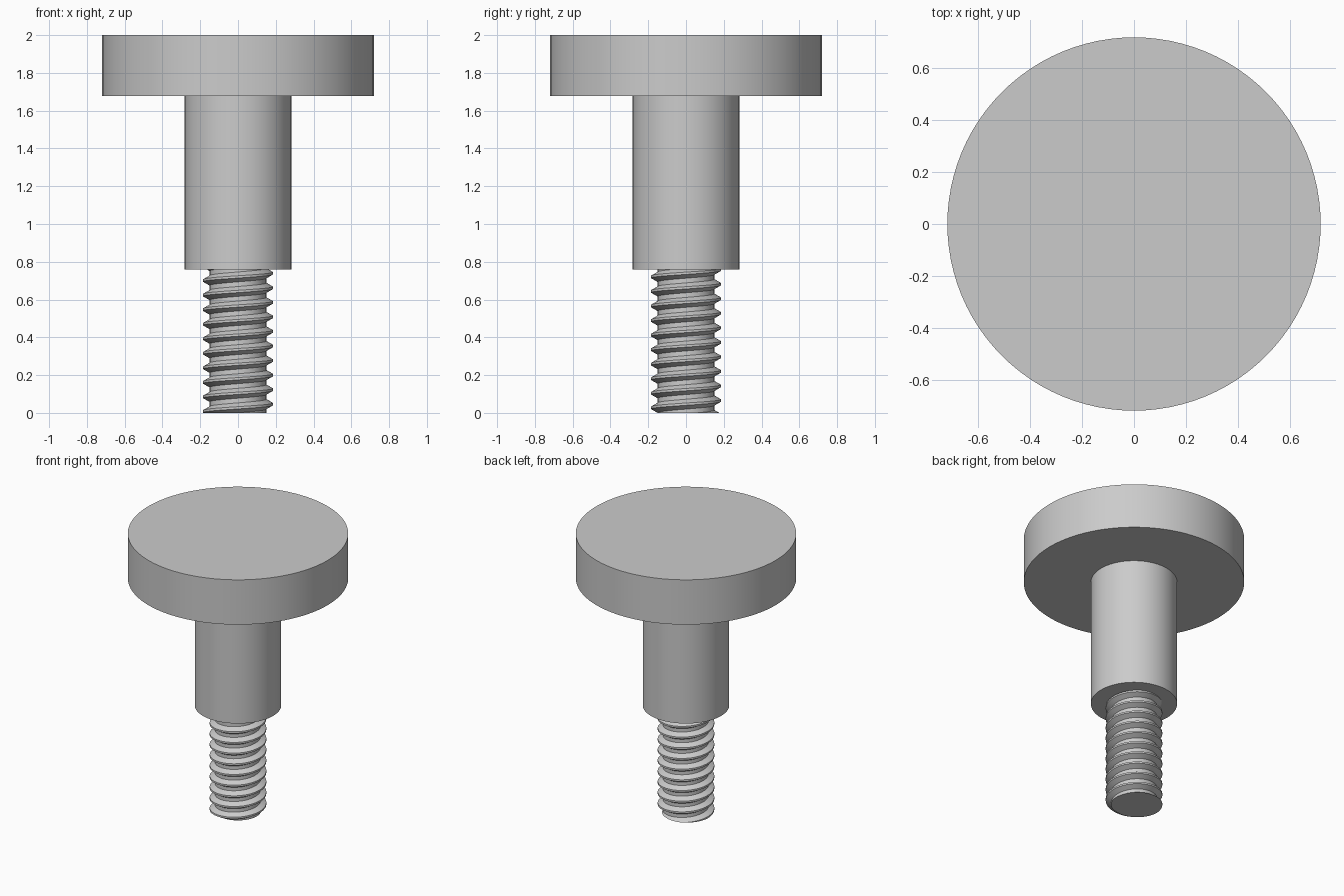
import bpy, bmesh, math

cube = bpy.data.objects.get("Cube")
if cube:
    bpy.data.objects.remove(cube, do_unlink=True)

HEAD_R, SHANK_R, CREST_R, ROOT_R = 0.72, 0.282, 0.185, 0.15
TOP, HEAD_Z, SHANK_Z = 2.0, 1.677, 0.76
PITCH, SEGS = 0.077, 64

steel = bpy.data.materials.new("grey_steel")
steel.use_nodes = True
colour = (0.60, 0.60, 0.60, 1)
steel.diffuse_color = colour
steel.node_tree.nodes["Principled BSDF"].inputs["Base Color"].default_value = colour


def finish(obj):
    obj.data.materials.append(steel)
    bpy.ops.object.select_all(action="DESELECT")
    obj.select_set(True)
    bpy.context.view_layer.objects.active = obj
    bpy.ops.object.shade_smooth_by_angle(angle=math.radians(25))


def disc(name, radius, z0, z1):
    bpy.ops.mesh.primitive_cylinder_add(
        vertices=96, radius=radius, depth=z1 - z0, location=(0, 0, (z0 + z1) / 2))
    obj = bpy.context.object
    obj.name = name
    finish(obj)


def threaded_rod(name, z0, z1):
    # One pitch of the thread: crest flat, flank, root flat, flank
    profile = [(CREST_R, -0.08), (CREST_R, 0.08), (ROOT_R, 0.34), (ROOT_R, 0.66)]
    n = len(profile)
    turns = math.ceil((z1 - z0) / PITCH) + 4
    bm = bmesh.new()
    columns = []
    for i in range(SEGS):
        a = math.tau * i / SEGS
        lift = z0 + PITCH * (i / SEGS - 2.4)
        columns.append([
            bm.verts.new((r * math.cos(a), r * math.sin(a), lift + PITCH * (t + dz)))
            for t in range(turns) for r, dz in profile])
    # The last column joins the first one a full pitch higher
    for i in range(SEGS):
        left = columns[i]
        right = columns[i + 1] if i + 1 < SEGS else columns[0][n:]
        for j in range(min(len(left), len(right)) - 1):
            bm.faces.new((left[j], right[j], right[j + 1], left[j + 1]))
    # Trim the ends flat and cap them
    for z, normal in ((z0, (0, 0, -1)), (z1, (0, 0, 1))):
        cut = bmesh.ops.bisect_plane(
            bm, geom=bm.verts[:] + bm.edges[:] + bm.faces[:], dist=1e-6,
            plane_co=(0, 0, z), plane_no=normal, clear_outer=True)
        rim = [e for e in cut["geom_cut"] if isinstance(e, bmesh.types.BMEdge)]
        bmesh.ops.contextual_create(bm, geom=rim)
    bmesh.ops.recalc_face_normals(bm, faces=bm.faces[:])
    mesh = bpy.data.meshes.new(name)
    bm.to_mesh(mesh)
    bm.free()
    obj = bpy.data.objects.new(name, mesh)
    bpy.context.collection.objects.link(obj)
    finish(obj)


disc("flat_head", HEAD_R, HEAD_Z, TOP)
disc("shoulder", SHANK_R, SHANK_Z, HEAD_Z)
threaded_rod("threaded_end", 0, SHANK_Z)
